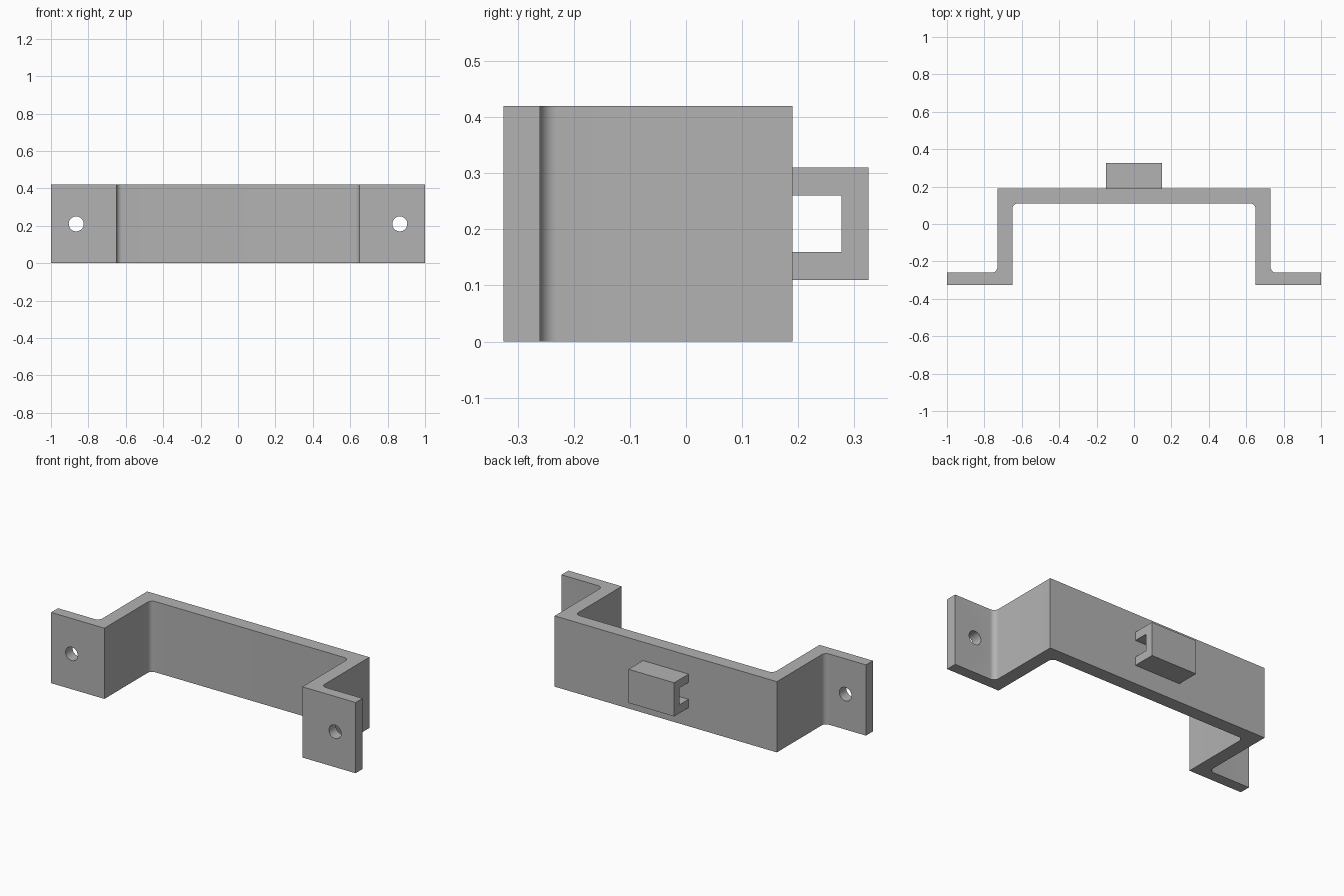
import bpy
import bmesh
from math import cos, sin, pi
from mathutils import Matrix

if "Cube" in bpy.data.objects:
    bpy.data.objects.remove(bpy.data.objects["Cube"], do_unlink=True)

HEIGHT = 0.42
FILLET = 0.03

grey = bpy.data.materials.new("plain grey")
grey.use_nodes = True
colour = (0.45, 0.45, 0.45, 1)
grey.diffuse_color = colour
grey.node_tree.nodes["Principled BSDF"].inputs["Base Color"].default_value = colour


def prism(name, outline, axis_matrix, depth):
    """Extrude a closed 2D outline along the local z axis of axis_matrix."""
    bm = bmesh.new()
    face = bm.faces.new([bm.verts.new((u, v, 0)) for u, v in outline])
    moved = bmesh.ops.extrude_face_region(bm, geom=[face])["geom"]
    bmesh.ops.translate(bm, vec=(0, 0, depth),
                        verts=[g for g in moved if isinstance(g, bmesh.types.BMVert)])
    bm.transform(axis_matrix)
    bmesh.ops.recalc_face_normals(bm, faces=bm.faces)
    mesh = bpy.data.meshes.new(name)
    bm.to_mesh(mesh)
    bm.free()
    mesh.materials.append(grey)
    obj = bpy.data.objects.new(name, mesh)
    bpy.context.collection.objects.link(obj)
    return obj


def arc(cx, cy, start, end, steps=8):
    return [(cx + FILLET * cos(start + (end - start) * i / steps),
             cy + FILLET * sin(start + (end - start) * i / steps))
            for i in range(steps + 1)]


# Bracket: right half of the plan, mirrored into a closed hat profile
outer = [(0.73, 0.19)]
outer += arc(0.73 + FILLET, -0.26 + FILLET, pi, 1.5 * pi)
outer += [(1, -0.26), (1, -0.325), (0.65, -0.325)]
outer += arc(0.65 - FILLET, 0.11 - FILLET, 0, pi / 2)
profile = outer + [(-x, y) for x, y in reversed(outer)]
bracket = prism("bracket", profile, Matrix.Identity(4), HEIGHT)

# Screw holes through both flanges
for side in (-1, 1):
    bpy.ops.mesh.primitive_cylinder_add(vertices=40, radius=0.04, depth=0.3,
                                        location=(side * 0.865, -0.29, HEIGHT / 2),
                                        rotation=(pi / 2, 0, 0))
    cutter = bpy.context.object
    cutter.hide_render = True
    cutter.data.materials.append(grey)
    cut = bracket.modifiers.new("screw_hole", "BOOLEAN")
    cut.object = cutter
    cut.operation = "DIFFERENCE"
    cut.solver = "EXACT"
    bpy.context.view_layer.objects.active = bracket
    bpy.ops.object.modifier_apply(modifier=cut.name)
    bpy.data.objects.remove(cutter, do_unlink=True)

bpy.ops.object.select_all(action="DESELECT")
bracket.select_set(True)
bpy.context.view_layer.objects.active = bracket
bpy.ops.object.shade_smooth_by_angle(angle=pi / 6)

# Strap loop on the back: C-shaped section in (y, z), swept along x
section = [(0.19, 0.11), (0.325, 0.11), (0.325, 0.31), (0.19, 0.31),
           (0.19, 0.26), (0.277, 0.26), (0.277, 0.16), (0.19, 0.16)]
along_x = Matrix(((0, 0, 1, -0.15), (1, 0, 0, 0), (0, 1, 0, 0), (0, 0, 0, 1)))
prism("strap_loop", section, along_x, 0.3)
